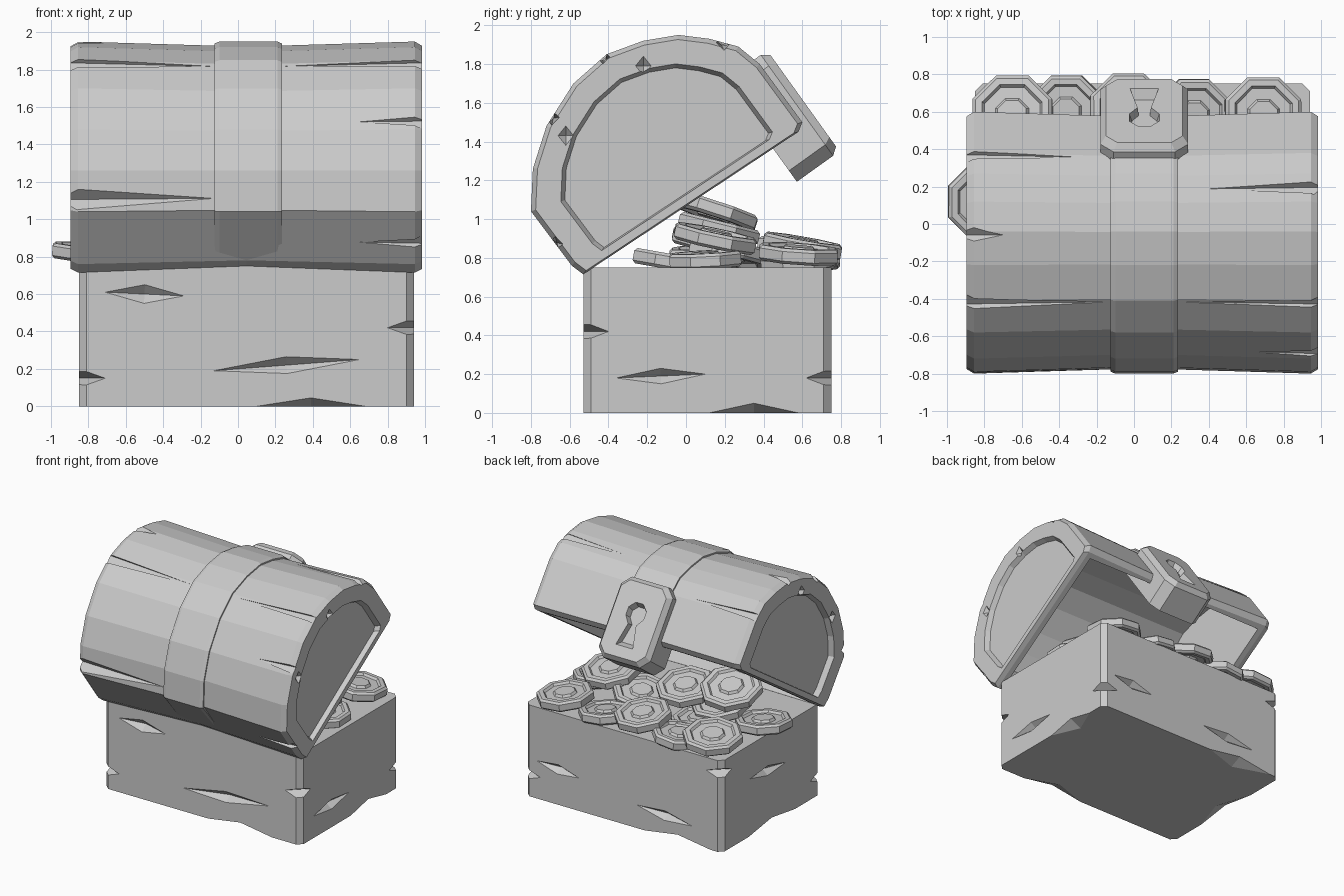
import bpy, bmesh, math
from mathutils import Vector, Matrix, Euler

if "Cube" in bpy.data.objects:
    bpy.data.objects.remove(bpy.data.objects["Cube"])

grey = bpy.data.materials.new("stone_grey")
grey.use_nodes = True
TONE = (0.6, 0.6, 0.6, 1)
grey.diffuse_color = TONE
grey.node_tree.nodes["Principled BSDF"].inputs["Base Color"].default_value = TONE
MID = 0.045  # centre line of the chest


def finish(name, bm, matrix=None):
    bmesh.ops.recalc_face_normals(bm, faces=bm.faces)
    mesh = bpy.data.meshes.new(name)
    bm.to_mesh(mesh)
    bm.free()
    if matrix:
        mesh.transform(matrix)
    mesh.materials.append(grey)
    obj = bpy.data.objects.new(name, mesh)
    bpy.context.collection.objects.link(obj)
    return obj


def loft(name, loops, matrix=None):
    """Skin equal-sized loops and cap both ends."""
    bm = bmesh.new()
    rings = [[bm.verts.new(p) for p in loop] for loop in loops]
    n = len(rings[0])
    for a, b in zip(rings, rings[1:]):
        for i in range(n):
            j = (i + 1) % n
            bm.faces.new((a[i], a[j], b[j], b[i]))
    bm.faces.new(rings[0])
    bm.faces.new(rings[-1])
    return finish(name, bm, matrix)


def cut(obj, cutter):
    cutter.hide_render = True
    mod = obj.modifiers.new("cut", "BOOLEAN")
    mod.operation, mod.solver, mod.object = "DIFFERENCE", "EXACT", cutter
    bpy.context.view_layer.update()
    result = bpy.data.meshes.new_from_object(
        obj.evaluated_get(bpy.context.evaluated_depsgraph_get()))
    obj.modifiers.clear()
    obj.data = result
    bpy.data.objects.remove(cutter)


def gouges(items):
    """Diamond cutters; each runs from its thick middle to a tip."""
    bm = bmesh.new()
    for start, tip, depth, height in items:
        start, tip = Vector(start), Vector(tip)
        d = tip - start
        m = (Matrix.Translation(start) @ d.to_track_quat("X", "Z").to_matrix().to_4x4()
             @ Matrix.Diagonal((d.length, depth, height, 1)))
        axes = [m @ Vector(v) for v in ((1, 0, 0), (0, 1, 0), (-1, 0, 0), (0, -1, 0))]
        ring = [bm.verts.new(v) for v in axes]
        for end in (1, -1):
            pole = bm.verts.new(m @ Vector((0, 0, end)))
            for i in range(4):
                bm.faces.new((ring[i], ring[(i + 1) % 4], pole))
    return finish("gouge_cutter", bm)


def chamfered(w, h, c, z):
    """Rectangle of half sizes w, h with cut corners."""
    return [(w, c - h, z), (w, h - c, z), (w - c, h, z), (c - w, h, z),
            (-w, h - c, z), (-w, c - h, z), (c - w, -h, z), (w - c, -h, z)]


# Base box with worn gouges
base = loft("base_box", [chamfered(0.895, 0.64, 0.04, z) for z in (0, 0.75)],
            Matrix.Translation((MID, 0.11, 0)))
L, R, F, B = -0.85, 0.94, -0.53, 0.75
marks = [
    ((-0.5, F, 0.6), (-0.29, F, 0.59), 0.05, 0.05),
    ((0.26, F, 0.22), (0.65, F, 0.25), 0.05, 0.045),
    ((0.39, F, 0), (0.68, F, 0), 0.1, 0.045),
    ((0.64, B, 0.29), (0.45, B, 0.27), 0.05, 0.04),
    ((-0.33, B, 0.17), (-0.58, B, 0.15), 0.05, 0.04),
    ((-0.45, B, 0), (-0.75, B, 0), 0.1, 0.045),
    ((R, -0.13, 0.19), (R, 0.1, 0.2), 0.05, 0.04),
    ((R, 0.35, 0), (R, 0.58, 0), 0.1, 0.05),
    ((L, 0.15, 0.45), (L, -0.08, 0.43), 0.05, 0.04),
    ((L, 0.1, 0), (L, -0.2, 0), 0.1, 0.045),
]
for x, y, z in ((R, F, 0.42), (L, F, 0.15), (R, B, 0.18), (L, B, 0.645)):
    marks.append(((x, y, z), (x + 0.14, y, z), 0.13, 0.05))
cut(base, gouges(marks))

# Lid cross-section, tilted open
PROFILE = [(-0.53, 0.715), (-0.59, 0.76), (-0.80, 1.04), (-0.79, 1.26), (-0.72, 1.48),
           (-0.58, 1.70), (-0.41, 1.85), (-0.22, 1.92), (-0.04, 1.95), (0.12, 1.93),
           (0.27, 1.89), (0.38, 1.80), (0.60, 1.50), (0.58, 1.45)]
PROFILE = [Vector((0, y, z)) for y, z in PROFILE]
CENTRE = Vector((0, -0.1, 1.27))


def section(x, s, rim=None):
    """Profile scaled about its centre; rim scales the opening corners."""
    out = []
    for i, p in enumerate(PROFILE):
        k = rim if rim and i in (0, 1, 13) else s
        out.append(CENTRE + (p - CENTRE) * k + Vector((x, 0, 0)))
    return out


def cavity():
    loops = [section(x, 0.88) for x in (-0.81, 0.90)]
    for loop in loops:
        for i in (0, -1):
            loop[i] += Vector((0, 0.545, -0.839)) * 0.3
    return loft("cavity_cutter", loops)


def on_lid(i, x):
    k = int(i)
    p = PROFILE[k].lerp(PROFILE[k + 1], i - k)
    s = 0.96 + 0.04 * abs(x - MID) / 0.9
    return CENTRE + (p - CENTRE) * s + Vector((x, 0, 0))


# Lid with pinched middle and recessed ends
half = [(0.90, 0.75), (0.94, 0.78), (0.94, 0.965), (0.90, 1.0)]
lid = loft("lid", [section(MID - x, s) for x, s in half] + [section(MID, 0.96)]
           + [section(MID + x, s) for x, s in reversed(half)])
cut(lid, cavity())
cracks = [(5.9, -0.9, -0.13, 0.05), (5.9, 0.98, 0.24, 0.035), (2.3, -0.9, -0.13, 0.06),
          (4.2, 0.98, 0.65, 0.04), (10.9, -0.9, -0.3, 0.04), (9.5, 0.98, 0.4, 0.04),
          (7.9, -0.9, -0.7, 0.05), (1.4, 0.98, 0.65, 0.04)]
marks = [(on_lid(i, a), on_lid(i, b), r, r) for i, a, b, r in cracks]
for side in (-1, 1):
    for y, z in ((-0.22, 1.79), (-0.62, 1.43)):
        x = MID + side * 0.94
        marks.append(((x, y, z), (x - 0.04, y, z), 0.04, 0.05))
cut(lid, gouges(marks))

# Raised band around the middle of the lid
steps = [(0.18, 0.95), (0.18, 0.985), (0.155, 1.0)]
band = loft("lid_band", [section(MID + 0.01 - x, s, 0.96) for x, s in steps]
            + [section(MID + 0.01 + x, s, 0.96) for x, s in reversed(steps)])
cut(band, cavity())

# Lock block with a keyhole
lock_frame = Matrix(((1, 0, 0, MID + 0.01), (0, 0.583, 0.813, 0.605),
                     (0, -0.813, 0.583, 1.61), (0, 0, 0, 1)))
lock = loft("lock_plate", [chamfered(0.235, 0.32, 0.07, -0.27),
                           chamfered(0.235, 0.32, 0.07, -0.04),
                           chamfered(0.205, 0.29, 0.06, 0)], lock_frame)
keyhole = [(-0.035, 0.03), (-0.075, 0.2), (0.075, 0.2), (0.035, 0.03)]
keyhole += [(0.085 * math.cos(a), -0.06 + 0.085 * math.sin(a))
            for a in (math.radians(d) for d in (22, -22, -67, -113, -158, -202))]
cut(lock, loft("keyhole_cutter", [[(x * s, y * s, z) for x, y in keyhole]
                                  for z, s in ((-0.05, 0.85), (0.01, 1.05))], lock_frame))

# Coins: octagonal, raised rim and raised centre on both faces
FACE = [(0.36, 0.04), (0.42, 0.022), (0.70, 0.022), (0.76, 0.04), (0.92, 0.04), (1, 0.025)]
RINGS = FACE + [(r, -z) for r, z in reversed(FACE)]


def coin(i, x, y, z, r, tilt_x, tilt_y):
    m = Matrix.Translation((x, y, z)) @ Euler(
        (math.radians(tilt_x), math.radians(tilt_y), 0)).to_matrix().to_4x4()
    angles = [math.pi / 8 + k * math.pi / 4 for k in range(8)]
    loft(f"coin_{i}", [[(r * s * math.cos(a), r * s * math.sin(a), h) for a in angles]
                       for s, h in RINGS], m)


coins = [
    (0.69, 0.58, 0.82, 0.22, -4, 5), (-0.65, 0.58, 0.84, 0.23, -8, -4),
    (-0.03, 0.60, 0.86, 0.22, -10, 3), (0.32, 0.58, 0.78, 0.21, 4, 6),
    (-0.36, 0.60, 0.78, 0.21, 3, -6), (-0.79, 0.12, 0.82, 0.22, 4, 5),
    (0.57, 0.15, 0.90, 0.23, -12, 4), (-0.12, 0.17, 0.95, 0.23, -14, 0),
    (-0.52, 0.15, 1.04, 0.24, -18, -4), (0.25, 0.22, 0.82, 0.22, -8, -8),
    (-0.42, 0.14, 0.88, 0.23, -12, 4), (0.1, -0.08, 0.78, 0.21, -10, 0),
    (0.72, 0.1, 0.79, 0.2, 3, 3), (-0.35, 0.32, 0.80, 0.22, -4, 6),
]
for i, c in enumerate(coins, 1):
    coin(i, *c)
